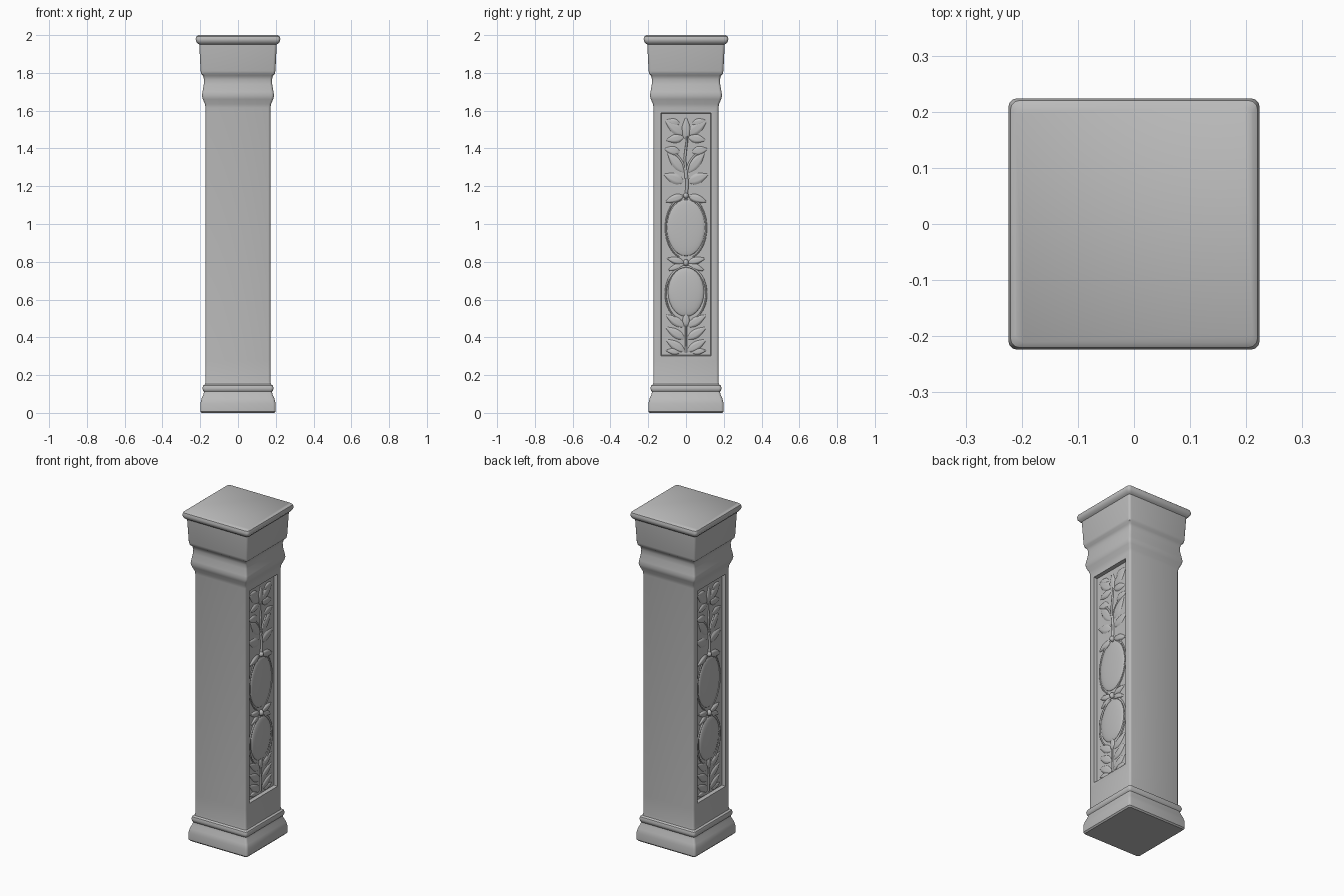
import bpy
import bmesh
import math
from mathutils import Vector, Matrix

old = bpy.data.objects.get("Cube")
if old:
    bpy.data.objects.remove(old, do_unlink=True)

stone = bpy.data.materials.new("grey stone")
stone.use_nodes = True
GREY = (0.5, 0.5, 0.5, 1)
stone.diffuse_color = GREY
shader = stone.node_tree.nodes["Principled BSDF"]
shader.inputs["Base Color"].default_value = GREY
shader.inputs["Roughness"].default_value = 0.8

SHAFT = 0.172            # half width of the shaft
FLOOR = SHAFT - 0.02     # depth of the carved panel floor
SHAFT_LOW, SHAFT_HIGH = 0.275, 1.615


def finish(bm, name, angle):
    """Turn a bmesh into a shaded stone object."""
    bmesh.ops.recalc_face_normals(bm, faces=bm.faces)
    mesh = bpy.data.meshes.new(name)
    bm.to_mesh(mesh)
    bm.free()
    mesh.materials.append(stone)
    obj = bpy.data.objects.new(name, mesh)
    bpy.context.collection.objects.link(obj)
    bpy.ops.object.select_all(action="DESELECT")
    obj.select_set(True)
    bpy.context.view_layer.objects.active = obj
    bpy.ops.object.shade_smooth_by_angle(angle=math.radians(angle))
    return obj


def square_ring(bm, half, z, steps=3):
    """Square of vertices with small rounded corners."""
    radius = half * 0.07
    ring = []
    for corner in range(4):
        middle = math.pi / 4 + corner * math.pi / 2
        centre = Vector((math.cos(middle), math.sin(middle), 0)) * (half - radius) * math.sqrt(2)
        for i in range(steps + 1):
            a = corner * math.pi / 2 + i / steps * math.pi / 2
            ring.append(bm.verts.new(centre + Vector((math.cos(a) * radius, math.sin(a) * radius, z))))
    return ring


# Pillar body: (half width, height) up the moulded silhouette
profile = [
    (0.192, 0), (0.199, 0.008), (0.199, 0.05), (0.193, 0.075), (0.183, 0.098), (0.180, 0.112),
    (0.185, 0.118), (0.188, 0.131), (0.184, 0.145), (0.174, 0.152), (SHAFT, 0.165),
    (SHAFT, SHAFT_LOW), (SHAFT, SHAFT_HIGH),
    (0.175, 0 + 1.635), (0.186, 1.66), (0.191, 1.68), (0.188, 1.70), (0.181, 1.74),
    (0.180, 1.765), (0.185, 1.785), (0.195, 1.795), (0.198, 1.81), (0.205, 1.95),
    (0.214, 1.956), (0.222, 1.967), (0.224, 1.98), (0.220, 1.993), (0.211, 2),
]
bm = bmesh.new()
rings = [square_ring(bm, half, z) for half, z in profile]
for low, high in zip(rings, rings[1:]):
    n = len(low)
    for i in range(n):
        bm.faces.new((low[i], low[(i + 1) % n], high[(i + 1) % n], high[i]))
bm.faces.new(rings[0][::-1])
bm.faces.new(rings[-1])
bm.normal_update()

# Sunken panels on the two side faces
sides = [f for f in bm.faces if abs(f.normal.x) > 0.99 and f.calc_area() > 0.3]
bmesh.ops.inset_individual(bm, faces=sides, thickness=0.038)
bmesh.ops.inset_individual(bm, faces=sides, thickness=0.006, depth=FLOOR - SHAFT)
finish(bm, "pillar", 35)


# Carving helpers: y runs across the panel, z up it, x out of it
def leaf(bm, y, z, length, width, angle, height=0.014, steps=8, across=6):
    """Pointed, domed leaf with a pressed midrib; angle is measured from +y."""
    d = Vector((0, math.cos(angle), math.sin(angle)))
    side = Vector((0, -d.z, d.y))
    rows = []
    for i in range(steps + 1):
        t = i / steps
        spread = width / 2 * math.sin(math.pi * t ** 0.8) + 0.0005
        row = []
        for j in range(across + 1):
            s = j / across * 2 - 1
            dome = height * math.sin(math.pi * t) ** 0.6 * (1 - s * s) * (0.6 + 0.6 * abs(s))
            p = Vector((FLOOR - 0.002 + dome, y, z)) + d * t * length + side * s * spread
            row.append(bm.verts.new(p))
        rows.append(row)
    for a, b in zip(rows, rows[1:]):
        for j in range(across):
            bm.faces.new((a[j], a[j + 1], b[j + 1], b[j]))


def boss(bm, y, z, ry, rz, height):
    """Low oval swelling."""
    place = Matrix.Translation((FLOOR, y, z)) @ Matrix.Diagonal((height, ry, rz, 1))
    bmesh.ops.create_uvsphere(bm, u_segments=24, v_segments=14, radius=1, matrix=place)


def vine(bm, points, radius):
    """Tapered stem along a line of (y, z) points."""
    rows = []
    for i, (y, z) in enumerate(points):
        before, after = points[max(i - 1, 0)], points[min(i + 1, len(points) - 1)]
        side = Vector((0, before[1] - after[1], after[0] - before[0])).normalized()
        r = radius * (1 - 0.4 * i / len(points))
        rows.append([bm.verts.new(Vector((FLOOR, y, z)) + side * r * math.cos(a)
                                  + Vector((r * 1.2 * math.sin(a), 0, 0)))
                     for a in [k * math.pi / 5 for k in range(6)]])
    for a, b in zip(rows, rows[1:]):
        for j in range(5):
            bm.faces.new((a[j], a[j + 1], b[j + 1], b[j]))


def arc(y, z, ry, rz, start, end, steps=12):
    angles = [math.radians(start + (end - start) * i / steps) for i in range(steps + 1)]
    return [(y + ry * math.cos(a), z + rz * math.sin(a)) for a in angles]


def carve(face_name, turn):
    bm = bmesh.new()
    for m in (1, -1):
        def pair(y, z, length, width, degrees, height=0.014):
            a = math.radians(degrees)
            leaf(bm, m * y, z, length, width, a if m > 0 else math.pi - a, height)

        # Crown of leaves at the top
        pair(0.01, 1.47, 0.13, 0.06, 38)
        pair(0.01, 1.46, 0.10, 0.05, -10)
        pair(0.03, 1.53, 0.08, 0.04, 15)
        # Branching stem with side leaves
        pair(0.005, 1.27, 0.15, 0.06, 50)
        pair(0.01, 1.22, 0.12, 0.06, 22)
        pair(0.03, 1.38, 0.09, 0.05, 12)
        vine(bm, [(m * y, z) for y, z in arc(0.11, 1.24, 0.11, 0.15, 180, 110)], 0.007)
        # Drape and frame around the upper oval
        pair(0.01, 1.15, 0.11, 0.045, -18, 0.018)
        vine(bm, [(m * y, z) for y, z in arc(0, 0.98, 0.108, 0.165, 80, -70)], 0.005)
        # Bow between the ovals
        pair(0.008, 0.795, 0.10, 0.04, 14, 0.018)
        pair(0.008, 0.79, 0.10, 0.035, -22, 0.016)
        # Frame around the lower oval
        vine(bm, [(m * y, z) for y, z in arc(0, 0.63, 0.108, 0.145, 85, -75)], 0.006)
        # Fan of leaves at the foot
        for step in range(3):
            pair(0.005, 0.325 + step * 0.065, 0.125, 0.05, 32)
        pair(0.03, 0.32, 0.08, 0.035, 8)
    leaf(bm, 0, 1.44, 0.13, 0.05, math.pi / 2)
    leaf(bm, 0, 0.45, 0.09, 0.04, math.pi / 2)
    vine(bm, [(0.006 * math.sin(i), 1.15 + i * 0.04) for i in range(9)], 0.008)
    vine(bm, [(0, 0.32 + i * 0.03) for i in range(6)], 0.006)
    boss(bm, 0, 0.98, 0.10, 0.15, 0.011)
    boss(bm, 0, 0.64, 0.095, 0.13, 0.015)
    boss(bm, 0, 0.795, 0.014, 0.018, 0.018)
    boss(bm, 0, 1.15, 0.014, 0.016, 0.018)
    bmesh.ops.rotate(bm, verts=bm.verts, matrix=Matrix.Rotation(turn, 3, "Z"))
    finish(bm, face_name, 60)


carve("left_panel_carving", 0)
carve("right_panel_carving", math.pi)
